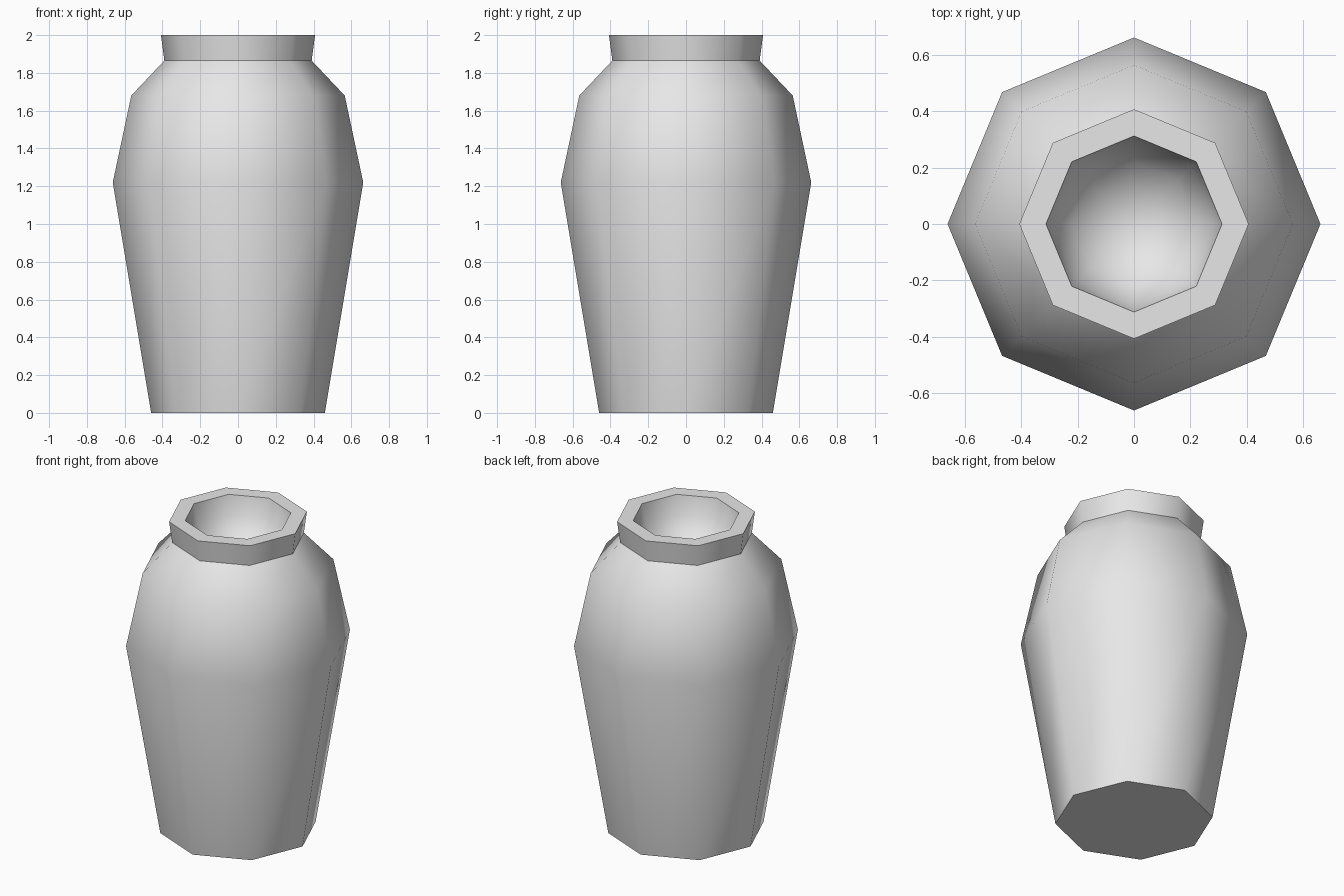
import bpy
import bmesh
import math

SIDES = 8

# Remove the default cube
cube = bpy.data.objects.get("Cube")
if cube:
    bpy.data.objects.remove(cube, do_unlink=True)

# Plain grey clay
clay = bpy.data.materials.new("grey_clay")
clay.use_nodes = True
grey = (0.8, 0.8, 0.8, 1)
clay.diffuse_color = grey
clay.node_tree.nodes["Principled BSDF"].inputs["Base Color"].default_value = grey


def ring(bm, radius, z):
    """Octagon of vertices with corners on the axes."""
    step = 2 * math.pi / SIDES
    return [bm.verts.new((radius * math.cos(i * step), radius * math.sin(i * step), z))
            for i in range(SIDES)]


# Outer profile: foot, belly, shoulder, neck, lip
profile = [(0.46, 0), (0.663, 1.22), (0.565, 1.68), (0.39, 1.865), (0.408, 2)]

# Rounded hollow below the lip
mouth = 0.313
for i in range(4):
    a = i * math.pi / 8
    profile.append((mouth * math.cos(a), 2 - mouth * math.sin(a)))

bm = bmesh.new()
rings = [ring(bm, r, z) for r, z in profile]
for low, high in zip(rings, rings[1:]):
    for i in range(SIDES):
        j = (i + 1) % SIDES
        bm.faces.new((low[i], low[j], high[j], high[i]))

# Flat base and the bottom of the hollow
bm.faces.new(rings[0][::-1])
tip = bm.verts.new((0, 0, 2 - mouth))
for i in range(SIDES):
    bm.faces.new((rings[-1][i], rings[-1][(i + 1) % SIDES], tip))
bmesh.ops.recalc_face_normals(bm, faces=bm.faces[:])

mesh = bpy.data.meshes.new("vase")
bm.to_mesh(mesh)
bm.free()
mesh.materials.append(clay)
vase = bpy.data.objects.new("vase", mesh)
bpy.context.collection.objects.link(vase)

# Smooth sides with crisp neck, lip and base
bpy.ops.object.select_all(action="DESELECT")
vase.select_set(True)
bpy.context.view_layer.objects.active = vase
bpy.ops.object.shade_smooth_by_angle(angle=math.radians(46))
